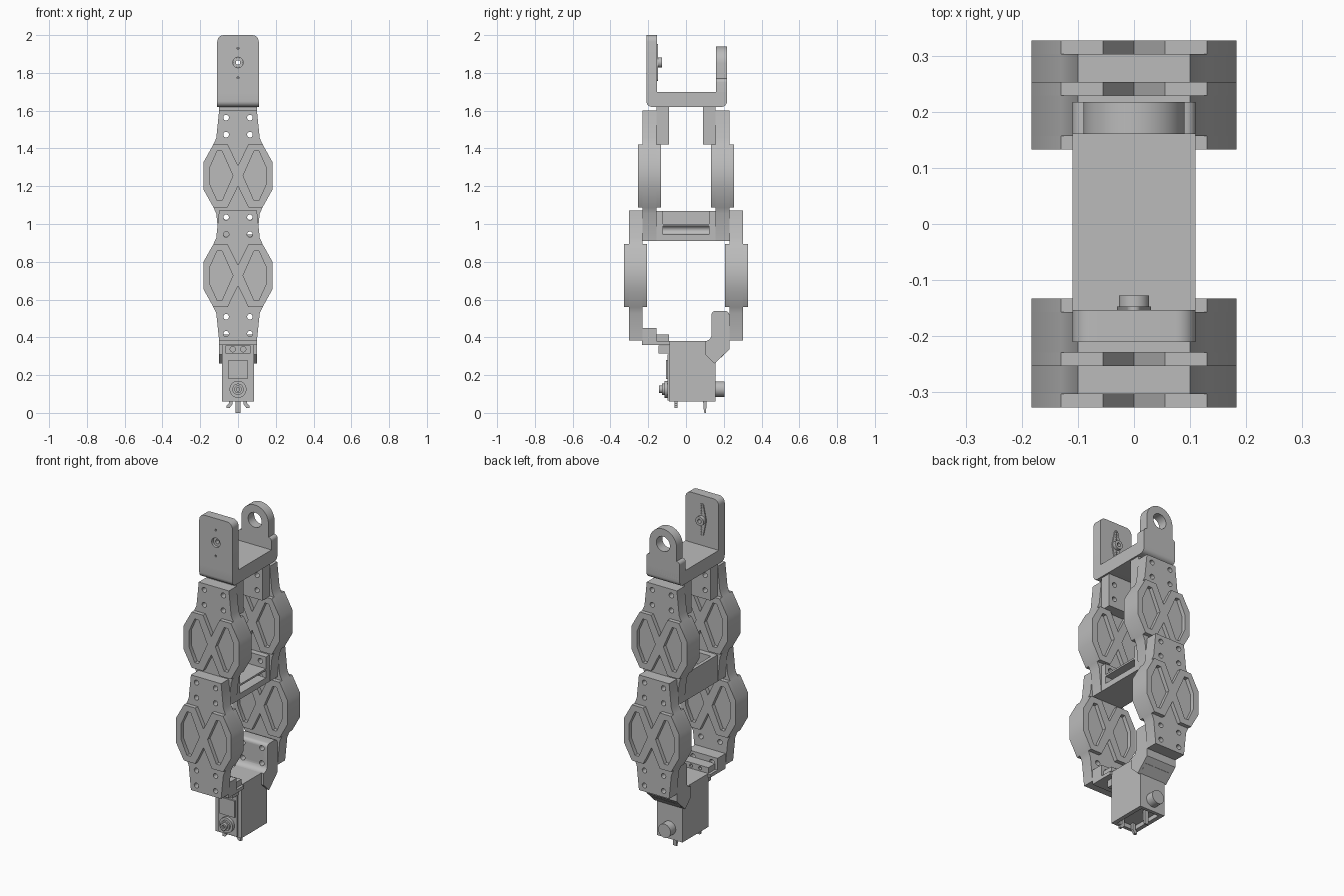
import bpy, bmesh, math

cube = bpy.data.objects.get("Cube")
if cube:
    bpy.data.objects.remove(cube, do_unlink=True)

grey = bpy.data.materials.new("plain grey")
grey.use_nodes = True
grey.diffuse_color = (0.5, 0.5, 0.5, 1)
grey.node_tree.nodes["Principled BSDF"].inputs["Base Color"].default_value = (0.5, 0.5, 0.5, 1)
parts = []


def circle(x, z, r, n=24, start=0, sweep=360):
    steps = n if sweep == 360 else n + 1
    angles = [math.radians(start + sweep * i / n) for i in range(steps)]
    return [(x + r * math.cos(a), z + r * math.sin(a)) for a in angles]


def rect(x0, x1, z0, z1):
    return [(x0, z0), (x1, z0), (x1, z1), (x0, z1)]


def prism(name, loops, a, b, axis="Y"):
    """Extrude an outline with holes from a to b; X profiles are (y, z), Y profiles (x, z)."""
    curve = bpy.data.curves.new(name, "CURVE")
    curve.dimensions, curve.fill_mode, curve.extrude = "2D", "BOTH", abs(b - a) / 2
    for loop in loops:
        spline = curve.splines.new("POLY")
        spline.points.add(len(loop) - 1)
        for point, (u, v) in zip(spline.points, loop):
            point.co = (u, v, 0, 1)
        spline.use_cyclic_u = True
    temp = bpy.data.objects.new(name, curve)
    bm = bmesh.new()
    bm.from_mesh(temp.to_mesh())
    temp.to_mesh_clear()
    bpy.data.objects.remove(temp)
    bpy.data.curves.remove(curve)
    for v in bm.verts:
        u, h, w = v.co.x, v.co.y, (a + b) / 2 + v.co.z
        v.co = (u, w, h) if axis == "Y" else (w, u, h)
    bmesh.ops.remove_doubles(bm, verts=bm.verts, dist=1e-5)
    bmesh.ops.recalc_face_normals(bm, faces=bm.faces)
    mesh = bpy.data.meshes.new(name)
    bm.to_mesh(mesh)
    bm.free()
    mesh.materials.append(grey)
    obj = bpy.data.objects.new(name, mesh)
    bpy.context.scene.collection.objects.link(obj)
    parts.append(obj)
    return obj


def cut(obj, cutter):
    mod = obj.modifiers.new("cut", "BOOLEAN")
    mod.operation, mod.solver, mod.object = "DIFFERENCE", "EXACT", cutter
    bpy.context.view_layer.update()
    result = bpy.data.meshes.new_from_object(obj.evaluated_get(bpy.context.evaluated_depsgraph_get()))
    obj.modifiers.clear()
    obj.data = result
    parts.remove(cutter)
    bpy.data.objects.remove(cutter, do_unlink=True)


def screw_holes(*heights):
    return [circle(s * 0.063, z, 0.015, 16) for z in heights for s in (-1, 1)]


# Side plates: a thin full-length plate plus a thicker crossed frame
half = [(0.1, 0.345), (0.115, 0.2), (0.13, 0.167), (0.183, 0.072)]
right = half + [(x, -z) for x, z in reversed(half)]
frame = [(0, 0.055), (0.055, 0.167)] + half[2:]
frame += [(x, -z) for x, z in reversed(frame)]
window = [(0.148, 0.047), (0.11, 0.131), (0.085, 0.131), (0.027, 0),
          (0.085, -0.131), (0.11, -0.131), (0.148, -0.047)]


def flip(points):
    return [(-x, z) for x, z in reversed(points)]


def lift(points, z0):
    return [(x, z + z0) for x, z in points]


def side_plate(name, zc, y, s):
    slab = lift(right + flip(right), zc)
    holes = screw_holes(*[zc + d for d in (-0.308, -0.218, 0.218, 0.308)])
    prism(name + "_plate", [slab] + holes, s * (y - 0.036), s * (y + 0.036))
    outline = frame + flip(frame)[1:-1]
    loops = [lift(p, zc) for p in (outline, window, flip(window))]
    for face, (a, b) in {"outer": (0.034, 0.06), "inner": (-0.06, -0.034)}.items():
        prism(f"{name}_{face}_cross_frame", loops, s * (y + a), s * (y + b))


for side, s in (("front", -1), ("back", 1)):
    side_plate("lower_" + side, 0.727, 0.267, s)
    side_plate("upper_" + side, 1.255, 0.193, s)
    # Lugs joining the plates to the brackets
    prism("middle_lug_" + side, [rect(-0.1, 0.1, 0.91, 1.07)] + screw_holes(0.947, 1.037),
          s * 0.122, s * 0.158)
    prism("upper_lug_" + side, [rect(-0.1, 0.1, 1.42, 1.63)] + screw_holes(1.473, 1.563),
          s * 0.09, s * 0.157)

# Middle cross beam with a rounded side channel
channel = circle(0.05, 0.967, 0.022, 10, 270, -180)
beam = [(-0.1, 0.91), (0.1, 0.91), (0.1, 0.945)] + channel + \
       [(0.1, 0.989), (0.1, 1.0), (-0.08, 1.0), (-0.08, 1.07), (-0.1, 1.07)]
prism("middle_beam", [beam], -0.125, 0.125)

# Top fork: rounded floor, square front arm, round-topped back arm
floor = [(-0.21, 1.70)] + circle(-0.18, 1.65, 0.03, 6, 180, 90) + \
        circle(0.187, 1.65, 0.03, 6, 270, 90) + [(0.217, 1.70)]
prism("fork_floor", [floor], -0.11, 0.11, "X")
front_arm = [(-0.11, 1.66), (0.11, 1.66)] + circle(0.075, 1.965, 0.035, 6, 0, 90) + \
            circle(-0.075, 1.965, 0.035, 6, 90, 90)
small = [circle(0, z, 0.006, 10) for z in (1.775, 1.93)]
prism("fork_front_arm", [front_arm, circle(0, 1.855, 0.028)] + small, -0.21, -0.153)
shoulder = circle(0.09, 1.75, 0.02, 5, 0, 90)
back_arm = [(-0.11, 1.66), (0.11, 1.66)] + shoulder + circle(0, 1.85, 0.09, 32, 0, 180) + flip(shoulder)
prism("fork_back_arm", [back_arm, circle(0, 1.85, 0.045, 32)], 0.16, 0.217)
horn = circle(0, 1.94, 0.012, 8, 0, 180) + [(-0.03, 1.855)] + circle(0, 1.77, 0.012, 8, 180, 180) + [(0.03, 1.855)]
dots = [circle(0, 1.855 + s * d, 0.005, 8) for s in (-1, 1) for d in (0.04, 0.055, 0.07, 0.085)]
prism("horn_strip", [horn, circle(0, 1.855, 0.02)] + dots, -0.153, -0.147)
prism("horn_hub", [circle(0, 1.855, 0.027), circle(0, 1.855, 0.012, 16)], -0.195, -0.127)

# Motor housing with an open underside and a flared back lug
housing = prism("motor_housing", [[(-0.09, 0.06), (0.155, 0.06), (0.155, 0.265), (0.2, 0.307),
                                   (0.2, 0.38), (-0.09, 0.38)]], -0.085, 0.085, "X")
cut(housing, prism("cutter", [rect(-0.06, 0.06, 0.0, 0.085)], -0.07, 0.135))
lug = [(0.15, 0.262), (0.158, 0.268), (0.23, 0.337)] + circle(0.205, 0.515, 0.025, 5, 0, 90) + \
      circle(0.155, 0.52, 0.02, 5, 90, 90) + circle(0.1, 0.415, 0.035, 6, 0, -90) + [(0.1, 0.31)]
back_lug = prism("housing_back_lug", [lug], -0.1, 0.1, "X")
for hole in screw_holes(0.419, 0.509):
    cut(back_lug, prism("cutter", [hole], 0.05, 0.3))
prism("back_pivot", [circle(0, 0.126, 0.041, 32)], 0.15, 0.205)

# Front ledge and its lug
prism("front_ledge", [rect(-0.1, 0.1, 0.36, 0.38)], -0.232, -0.085)
prism("front_lug", [rect(-0.1, 0.1, 0.37, 0.45)] + screw_holes(0.419), -0.232, -0.155)
prism("ledge_block", [rect(-0.085, 0.085, 0.375, 0.415)] + [circle(x, 0.397, 0.01, 12) for x in (-0.03, 0.03)],
      -0.155, -0.09)

# Motor: mounting tab, face, raised panel, gear boss and shaft
tab_holes = [circle(s * 0.028, 0.337, 0.014, 16) for s in (-1, 1)]
prism("motor_tab", [rect(-0.065, 0.065, 0.315, 0.358)] + tab_holes, -0.145, -0.09)
prism("motor_face", [rect(-0.062, 0.062, 0.065, 0.31)], -0.097, -0.08)
prism("motor_panel", [rect(-0.05, 0.05, 0.18, 0.28)], -0.106, -0.09)
prism("gear_boss", [circle(0, 0.125, 0.045, 32)], -0.115, -0.09)
prism("gear_collar", [circle(0, 0.125, 0.03, 24)], -0.126, -0.11)
prism("output_shaft", [circle(0, 0.125, 0.02, 20), circle(0, 0.125, 0.009, 12)], -0.142, -0.12)

# Small clips and pin underneath
for side, s in (("left", 1), ("right", -1)):
    clip = [(0.03, 0.1), (0.03, 0.045), (0.045, 0.025), (0.06, 0.025), (0.06, 0.04), (0.048, 0.05), (0.048, 0.1)]
    prism("clip_" + side, [clip if s > 0 else flip(clip)], -0.06, -0.045)
prism("bottom_pin", [[(0.09, 0.1), (0.092, 0.03), (0.097, 0.0), (0.105, 0.0), (0.108, 0.03), (0.11, 0.1)]],
      -0.012, 0.012, "X")

# Smooth the round surfaces, keep hard edges
bpy.ops.object.select_all(action="DESELECT")
for part in parts:
    part.select_set(True)
bpy.context.view_layer.objects.active = parts[0]
bpy.ops.object.shade_smooth_by_angle(angle=math.radians(30))
